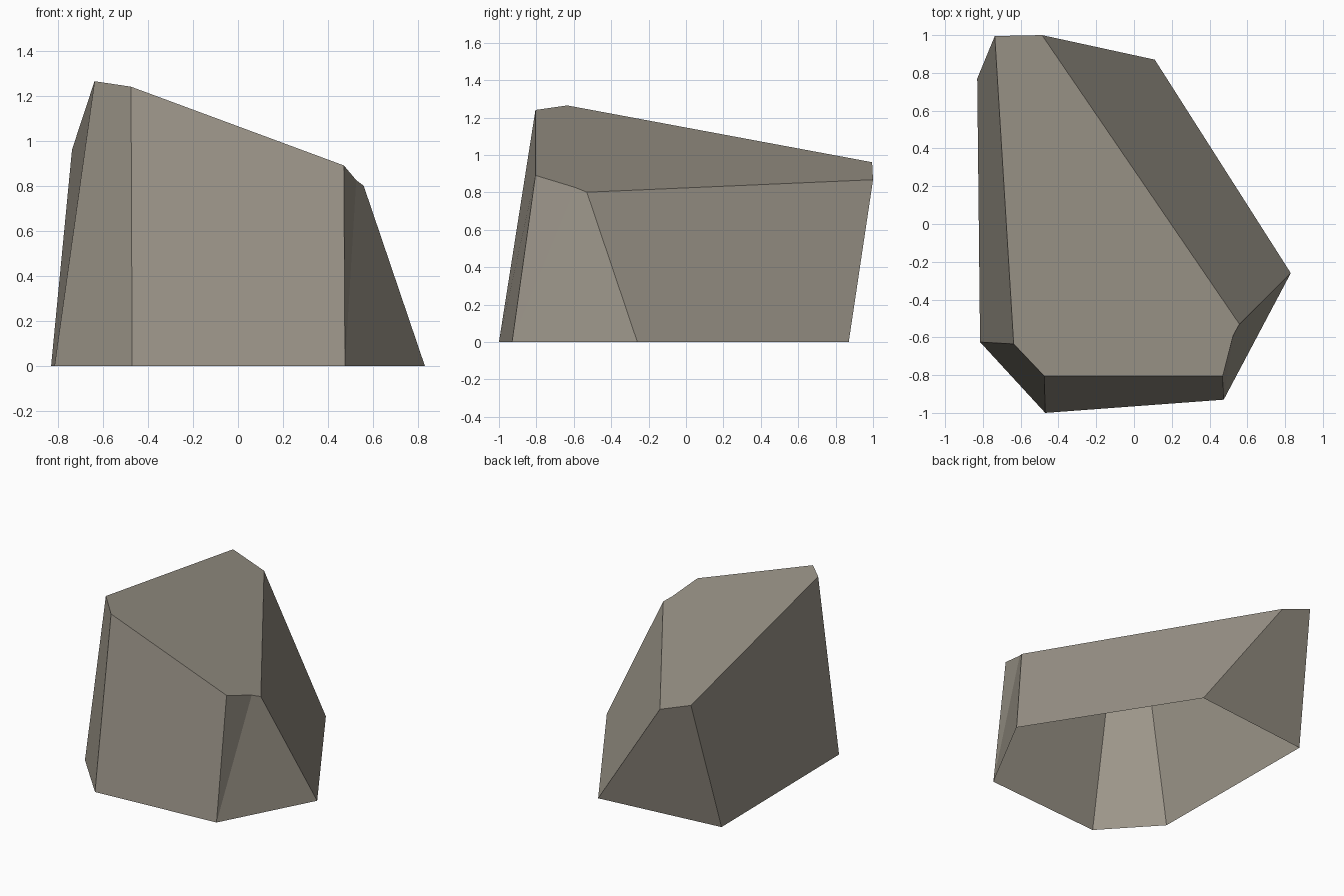
import bpy, bmesh

if "Cube" in bpy.data.objects:
    bpy.data.objects.remove(bpy.data.objects["Cube"])

# Stone colour
stone = bpy.data.materials.new("warm grey stone")
stone.diffuse_color = (0.33, 0.30, 0.25, 1.0)
stone.use_nodes = True
stone.node_tree.nodes["Principled BSDF"].inputs["Base Color"].default_value = stone.diffuse_color

# Ground outline and sloping cap outline, both counter-clockwise
base = [(-0.815, -0.625), (-0.47, -1.0), (0.475, -0.93),
        (0.83, -0.26), (0.11, 0.87), (-0.83, 0.77)]
cap = [(-0.637, -0.635), (-0.475, -0.805), (0.47, -0.805),
       (0.558, -0.53), (-0.487, 1.0), (-0.737, 0.995)]
chip = (0.525, -0.59)


def on_slope(p):
    """Lift a plan point onto the tilted top plane."""
    return (p[0], p[1], 1.265 - 0.37 * (p[0] + 0.637) - 0.209 * (p[1] + 0.635))


bm = bmesh.new()
low = [bm.verts.new((x, y, 0)) for x, y in base]
high = [bm.verts.new(on_slope(p)) for p in cap]
notch = bm.verts.new(on_slope(chip))

# Side walls; the right-hand wall is broken by the chipped corner
for i in range(6):
    j = (i + 1) % 6
    if i == 2:
        bm.faces.new((low[i], notch, high[i]))
        bm.faces.new((low[i], low[j], high[j], notch))
    else:
        bm.faces.new((low[i], low[j], high[j], high[i]))

# Sloping top (the underside is open)
bm.faces.new(high[:3] + [notch] + high[3:])

mesh = bpy.data.meshes.new("rock")
bm.to_mesh(mesh)
bm.free()
mesh.materials.append(stone)
rock = bpy.data.objects.new("rock", mesh)
bpy.context.collection.objects.link(rock)
